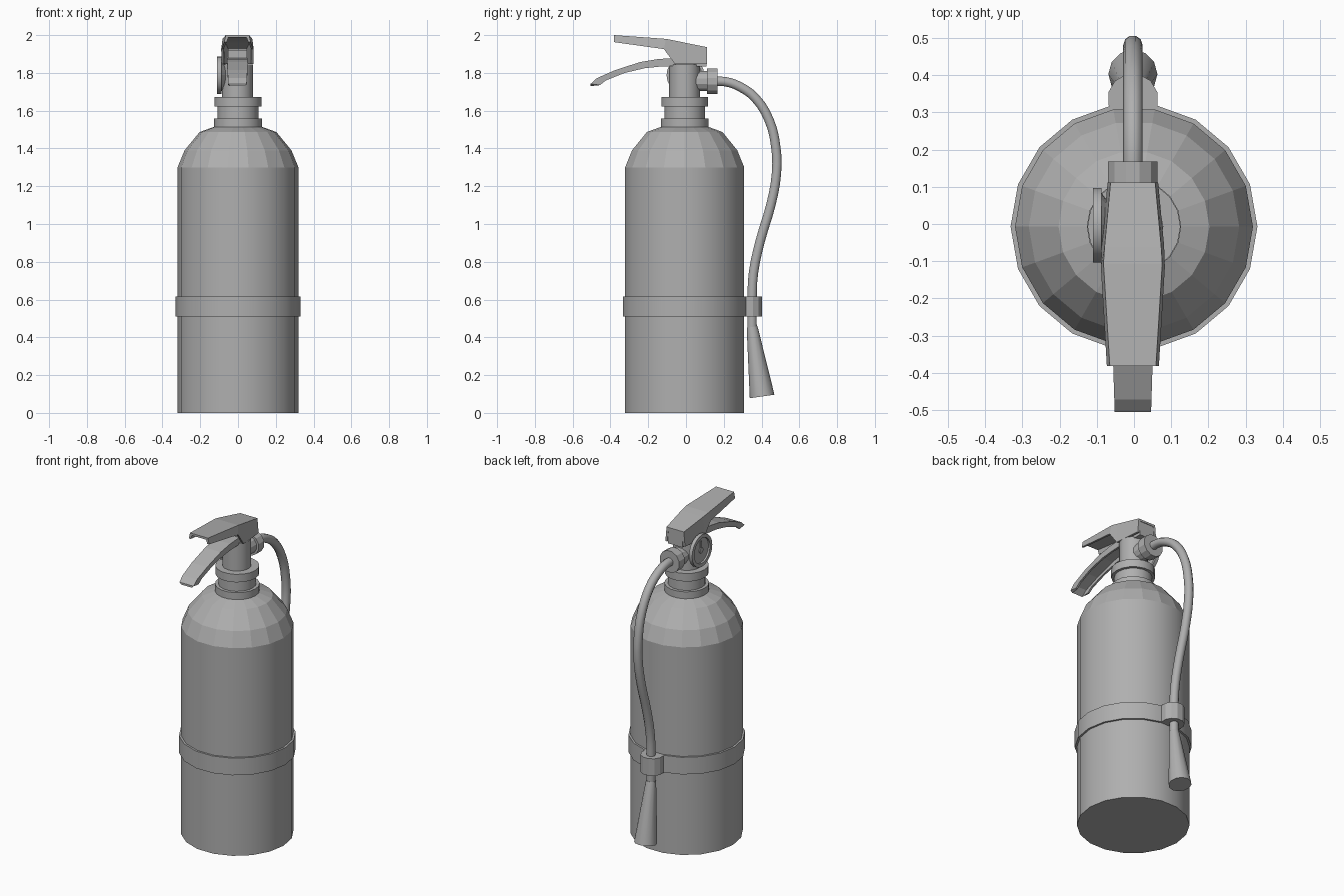
import bpy, bmesh, math
from mathutils import Vector, Matrix

if "Cube" in bpy.data.objects:
    bpy.data.objects.remove(bpy.data.objects["Cube"])

CX, CY = 0.0, -0.007

grey = bpy.data.materials.new("dark_grey")
grey.diffuse_color = (.43, .43, .43, 1)
grey.use_nodes = True
grey.node_tree.nodes["Principled BSDF"].inputs["Base Color"].default_value = grey.diffuse_color


def link(name, me):
    me.materials.append(grey)
    ob = bpy.data.objects.new(name, me)
    bpy.context.collection.objects.link(ob)
    return ob


def add_mesh(name, verts, faces, smooth_axis=None):
    """Mesh from data; faces running along smooth_axis are shaded smooth."""
    me = bpy.data.meshes.new(name)
    me.from_pydata(verts, [], faces)
    bm = bmesh.new()
    bm.from_mesh(me)
    bmesh.ops.recalc_face_normals(bm, faces=bm.faces)
    for f in bm.faces:
        f.smooth = smooth_axis is not None and abs(f.normal.dot(Vector(smooth_axis))) < .3
    for e in bm.edges:
        e.smooth = e.calc_face_angle(0) < math.radians(40)
    bm.to_mesh(me)
    bm.free()
    return link(name, me)


def lathe(name, profile, origin, axis=(0, 0, 1), n=18, spin=0.0, closed=False, smooth=True):
    """Revolve (radius, distance) points around an axis; caps the ends unless closed."""
    rot = Vector((0, 0, 1)).rotation_difference(Vector(axis))
    verts, faces = [], []
    for r, h in profile:
        for i in range(n):
            a = spin + 2 * math.pi * i / n
            verts.append(Vector(origin) + rot @ Vector((r * math.cos(a), r * math.sin(a), h)))
    m = len(profile)
    for k in range(m if closed else m - 1):
        for i in range(n):
            j, l = (i + 1) % n, (k + 1) % m
            faces.append((k * n + i, k * n + j, l * n + j, l * n + i))
    if not closed:
        faces += [tuple(range(n))[::-1], tuple(range((m - 1) * n, m * n))]
    return add_mesh(name, verts, faces, axis if smooth else None)


def channel(name, sections, t):
    """Folded sheet, open below. Section: top y, z, bottom y, z, top and bottom half width."""
    verts, faces = [], []
    for yt, zt, yb, zb, wt, wb in sections:
        ring = [(-wb, yb, zb), (-wt, yt, zt), (wt, yt, zt), (wb, yb, zb),
                (wb - t, yb, zb), (wt - t, yt, zt - t), (t - wt, yt, zt - t), (t - wb, yb, zb)]
        verts += [(x - 0.003, y, z) for x, y, z in ring]
    for k in range(len(sections) - 1):
        for i in range(8):
            j = (i + 1) % 8
            faces.append((k * 8 + i, k * 8 + j, k * 8 + 8 + j, k * 8 + 8 + i))
    for b in (0, (len(sections) - 1) * 8):
        faces += [(b, b + 1, b + 6, b + 7), (b + 1, b + 2, b + 5, b + 6), (b + 2, b + 3, b + 4, b + 5)]
    return add_mesh(name, verts, faces)


def box(name, lo, hi):
    lo, hi = Vector(lo), Vector(hi)
    bm = bmesh.new()
    bmesh.ops.create_cube(bm, size=1)
    bmesh.ops.transform(bm, verts=bm.verts,
                        matrix=Matrix.Translation((lo + hi) / 2) @ Matrix.Diagonal((*(hi - lo), 1)))
    me = bpy.data.meshes.new(name)
    bm.to_mesh(me)
    bm.free()
    return link(name, me)


# Tank with faceted shoulder
lathe("tank", [(.32, 0), (.32, 1.30), (.283, 1.39), (.203, 1.487), (.12, 1.517)], (CX, CY, 0))

# Neck collars
lathe("neck", [(.127, 1.51), (.127, 1.558), (.108, 1.558), (.108, 1.622),
               (.125, 1.622), (.125, 1.672), (.08, 1.672)], (CX, CY, 0))

# Valve body and the pivot block inside the lever
lathe("valve_body", [(.082, 1.66), (.082, 1.845)], (CX - .003, CY, 0), n=16)
box("lever_pivot", (-.053, -.06, 1.835), (.047, .109, 1.922))

# Squeeze lever
channel("top_lever", [(-.382, 2.0, -.382, 1.963, .062, .07),
                      (-.106, 1.98, -.117, 1.926, .079, .086),
                      (-.06, 1.971, -.058, 1.846, .076, .084),
                      (.111, 1.936, .111, 1.846, .060, .068)], .013)

# Curved carrying handle
channel("carry_handle", [(-.505, 1.742, -.456, 1.735, .049, .049),
                         (-.472, 1.772, -.424, 1.760, .050, .050),
                         (-.377, 1.814, -.324, 1.800, .053, .053),
                         (-.244, 1.857, -.217, 1.825, .054, .054),
                         (-.150, 1.873, -.140, 1.833, .054, .054),
                         (-.040, 1.880, -.040, 1.837, .054, .054)], .012)

# Pressure gauge on the left side
g = (0, -.003, 1.788)
left = (-1, 0, 0)
lathe("gauge_rim", [(.078, .088), (.1, .088), (.1, .11), (.078, .11)], g, left, 20, closed=True)
lathe("gauge_dial", [(.05, .06), (.09, .09), (.09, .099)], g, left, 20)
lathe("gauge_hub", [(.018, .095), (.018, .106)], g, left, 10)
box("gauge_needle", (-.104, -.009, 1.788), (-.096, .003, 1.848))

# Hose outlet and nut at the back
lathe("hose_outlet", [(.055, .05), (.055, .112), (.069, .112), (.069, .168), (.03, .168)],
      (-.003, 0, 1.756), (0, 1, 0), 12, math.pi / 12, smooth=False)

# Hose
path = [(.15, 1.755), (.21, 1.753), (.285, 1.727), (.366, 1.668), (.44, 1.55), (.475, 1.41),
        (.479, 1.27), (.449, 1.10), (.395, .918), (.357, .74), (.35, .60), (.35, .44)]
cu = bpy.data.curves.new("hose", 'CURVE')
cu.dimensions = '3D'
cu.bevel_depth = .026
cu.bevel_resolution = 3
cu.resolution_u = 3
cu.use_fill_caps = True
sp = cu.splines.new('BEZIER')
sp.bezier_points.add(len(path) - 1)
for p, (y, z) in zip(sp.bezier_points, path):
    p.co = (-.003, y, z)
    p.handle_left_type = p.handle_right_type = 'AUTO'
hose = link("hose", cu)
bpy.context.view_layer.objects.active = hose
hose.select_set(True)
bpy.ops.object.convert(target='MESH')
bpy.ops.object.shade_smooth_by_angle(angle=math.radians(60))

# Strap round the tank and the hose clip
lathe("strap", [(.315, .51), (.332, .51), (.332, .617), (.315, .617)], (CX, CY, 0), closed=True)
lathe("hose_clip", [(.068, .51), (.068, .617)], (-.003, .337, 0), n=12, spin=math.pi / 12, smooth=False)

# Tapered nozzle, tilted outward
top, end = Vector((-.003, .35, .455)), Vector((-.003, .403, .087))
lathe("nozzle", [(.028, 0), (.031, .02), (.066, (end - top).length)], top, (end - top).normalized(), 12)
